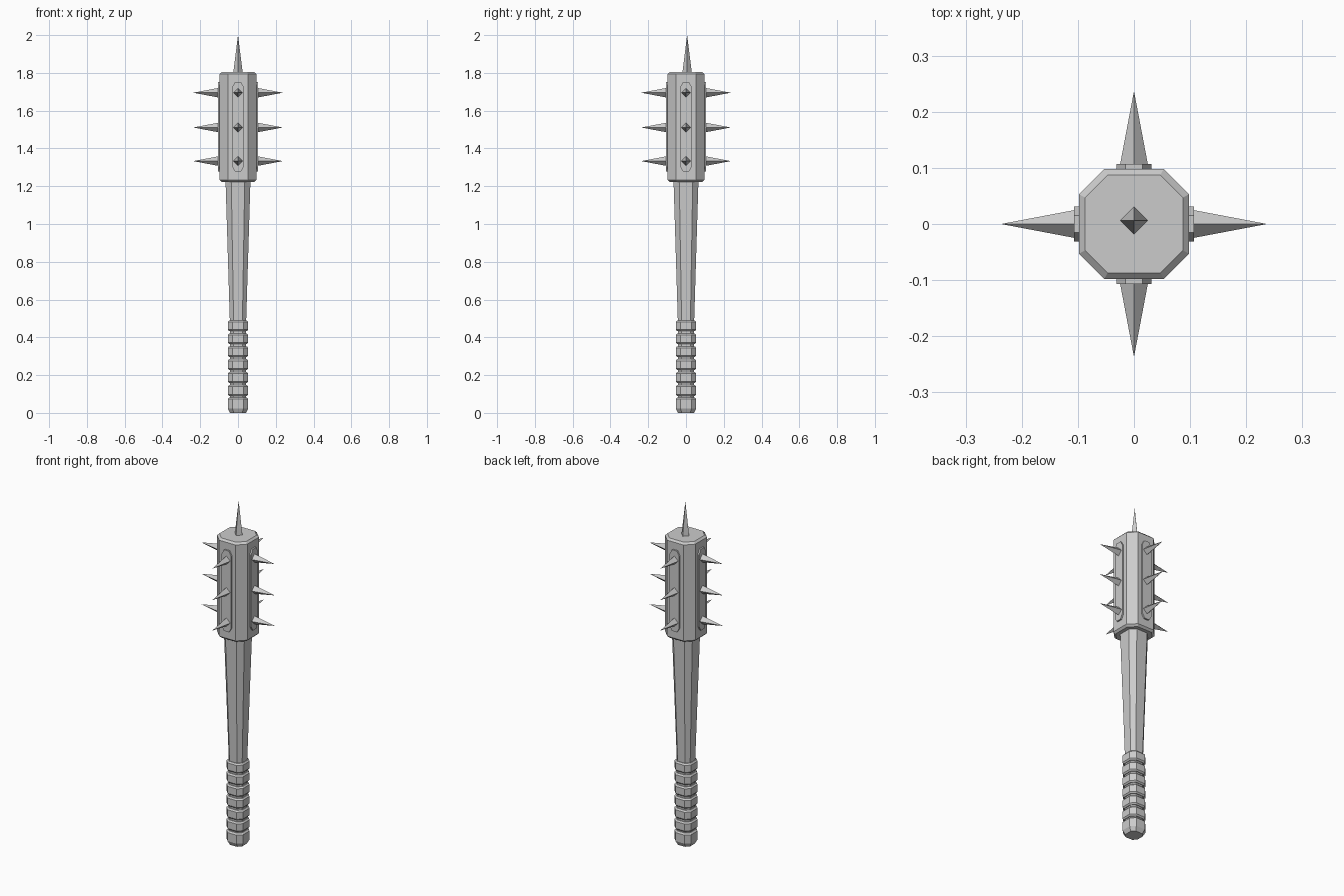
import bpy
import bmesh
from math import pi, cos, sin
from mathutils import Matrix, Vector

cube = bpy.data.objects.get("Cube")
if cube:
    bpy.data.objects.remove(cube, do_unlink=True)

GREY = (0.6, 0.6, 0.6, 1.0)
metal = bpy.data.materials.new("plain_grey")
metal.use_nodes = True
metal.diffuse_color = GREY
metal.node_tree.nodes["Principled BSDF"].inputs["Base Color"].default_value = GREY


def finish(bm, name):
    bmesh.ops.recalc_face_normals(bm, faces=bm.faces)
    mesh = bpy.data.meshes.new(name)
    bm.to_mesh(mesh)
    bm.free()
    mesh.materials.append(metal)
    obj = bpy.data.objects.new(name, mesh)
    bpy.context.collection.objects.link(obj)
    return obj


def loft(bm, rings):
    """Skin a stack of equal-length point rings and cap both ends."""
    rows = [[bm.verts.new(p) for p in ring] for ring in rings]
    n = len(rows[0])
    for a, b in zip(rows, rows[1:]):
        for i in range(n):
            j = (i + 1) % n
            bm.faces.new((a[i], a[j], b[j], b[i]))
    bm.faces.new(rows[0][::-1])
    bm.faces.new(rows[-1])


def octagon(r, z):
    """Square of half width r with cut corners."""
    c = r * 0.54
    return [(r, -c, z), (r, c, z), (c, r, z), (-c, r, z),
            (-r, c, z), (-r, -c, z), (-c, -r, z), (c, -r, z)]


def octagon_part(name, profile):
    bm = bmesh.new()
    loft(bm, [octagon(r, z) for r, z in profile])
    return finish(bm, name)


def spike(name, base, direction, length, radius=0.025):
    """Four-sided pyramid pointing along direction."""
    bm = bmesh.new()
    turn = Vector((0, 0, 1)).rotation_difference(Vector(direction)).to_matrix().to_4x4()
    bmesh.ops.create_cone(bm, cap_ends=True, segments=4, radius1=radius,
                          radius2=0, depth=length,
                          matrix=Matrix.Translation(base) @ turn
                          @ Matrix.Translation((0, 0, length / 2)))
    return finish(bm, name)


# Tapered shaft
octagon_part("shaft", [(0.043, 0.03), (0.043, 0.48), (0.066, 1.23)])

# Pommel and stacked grip rings
octagon_part("pommel", [(0.042, 0), (0.054, 0.024), (0.054, 0.074), (0.046, 0.082)])
for k in range(6):
    low = 0.09 + k * 0.0685
    high = low + 0.057
    octagon_part(f"grip_ring_{k + 1}", [(0.047, low), (0.054, low + 0.008),
                                        (0.054, high - 0.008), (0.047, high)])

# Heavy head with bevelled rims
octagon_part("head", [(0.087, 1.222), (0.098, 1.233), (0.098, 1.794), (0.087, 1.805)])

# Rounded plate and three spikes on each flat side
sides = {"right": pi, "left": 0, "front": -pi / 2, "back": pi / 2}
for side, angle in sides.items():
    rotation = Matrix.Rotation(angle, 4, 'Z')
    outward = rotation @ Vector((1, 0, 0))
    radius, low, high = 0.031, 1.304, 1.725
    outline = [(radius * cos(t), high + radius * sin(t))
               for t in (k * pi / 3 for k in range(4))]
    outline += [(-y, low + high - z) for y, z in outline]
    bm = bmesh.new()
    loft(bm, [[rotation @ Vector((x, y, z)) for y, z in outline] for x in (0.09, 0.107)])
    finish(bm, f"{side}_plate")
    for k, z in enumerate((1.333, 1.511, 1.695)):
        spike(f"{side}_spike_{k + 1}", outward * 0.105 + Vector((0, 0, z)), outward, 0.132)

# Spike on top of the head
spike("top_spike", (0, 0.006, 1.8), (0, 0, 1), 0.2)
